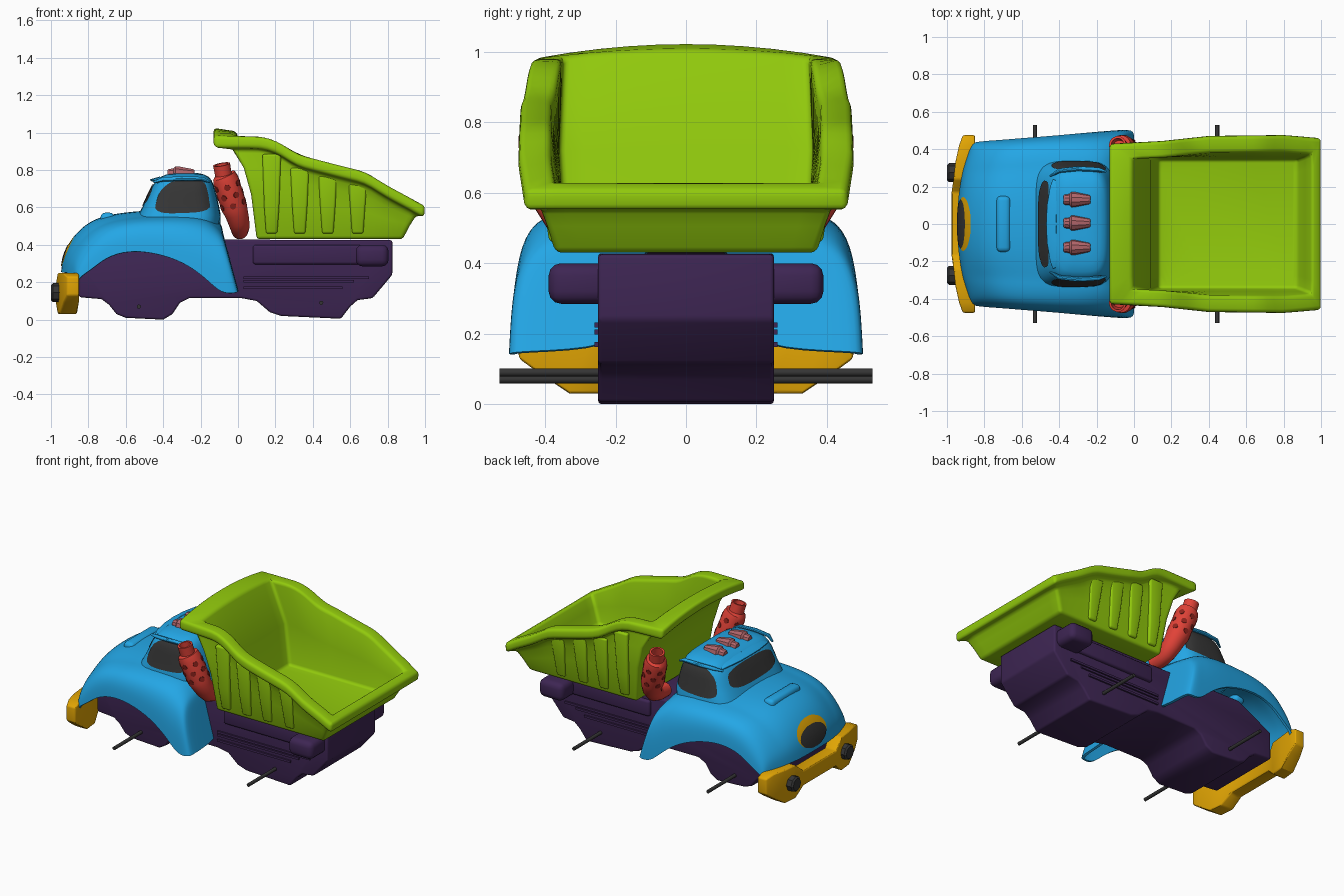
import bpy, bmesh
from math import pi, sin, cos, radians
from mathutils import Vector
from mathutils.bvhtree import BVHTree

if "Cube" in bpy.data.objects:
    bpy.data.objects.remove(bpy.data.objects["Cube"])

HEX = dict(blue="28A5E5", green="90C814", purple="402A54", yellow="E0A30C",
           red="E0443A", darkred="8E2822", black="383838", pink="B0656A")
MATS = {}
for key, h in HEX.items():
    MATS[key] = bpy.data.materials.new(key)
    rgb = [(int(h[i:i + 2], 16) / 255) ** 2.2 for i in (0, 2, 4)]
    MATS[key].diffuse_color = (*rgb, 1)


def build(name, verts, faces, color, subsurf=0, bevel=0, solid=0, angle=35, limit=35):
    """Mesh object with its modifiers baked in and smooth shading by angle."""
    me = bpy.data.meshes.new(name)
    me.from_pydata([tuple(v) for v in verts], [], faces)
    bm = bmesh.new()
    bm.from_mesh(me)
    bmesh.ops.recalc_face_normals(bm, faces=bm.faces)
    bm.to_mesh(me)
    bm.free()
    ob = bpy.data.objects.new(name, me)
    bpy.context.collection.objects.link(ob)
    if subsurf:
        ob.modifiers.new("sub", 'SUBSURF').levels = subsurf
    if solid:
        m = ob.modifiers.new("solid", 'SOLIDIFY')
        m.thickness, m.offset = solid, -1
    if bevel:
        m = ob.modifiers.new("bevel", 'BEVEL')
        m.width, m.segments, m.angle_limit = bevel, 3, radians(limit)
    dg = bpy.context.evaluated_depsgraph_get()
    ob.data = bpy.data.meshes.new_from_object(ob.evaluated_get(dg))
    ob.modifiers.clear()
    ob.data.name = name
    ob.data.polygons.foreach_set("use_smooth", [True] * len(ob.data.polygons))
    ob.data.set_sharp_from_angle(angle=radians(angle))
    ob.data.materials.clear()
    ob.data.materials.append(MATS[color])
    return ob


def loft(name, rings, color, closed=True, caps=True, **kw):
    n = len(rings[0])
    verts = [p for r in rings for p in r]
    faces = []
    for i in range(len(rings) - 1):
        for j in range(n if closed else n - 1):
            k = (j + 1) % n
            faces.append((i * n + j, i * n + k, (i + 1) * n + k, (i + 1) * n + j))
    if caps:
        faces += [tuple(range(n)), tuple(range(len(verts) - n, len(verts)))]
    return build(name, verts, faces, color, **kw)


def prism(name, xz, y0, y1, color, **kw):
    return loft(name, [[(x, y, z) for x, z in xz] for y in (y0, y1)], color, **kw)


def box(name, lo, hi, color, **kw):
    xz = [(lo[0], lo[2]), (hi[0], lo[2]), (hi[0], hi[2]), (lo[0], hi[2])]
    return prism(name, xz, lo[1], hi[1], color, **kw)


def tube(name, pts, radii, color, n=16, **kw):
    """Round sections swept along a path; a path that turns back makes a hollow end."""
    pts = [Vector(p) for p in pts]
    t = (pts[1] - pts[0]).normalized()
    q, rings = t.to_track_quat('Z', 'Y'), []
    for i, (p, r) in enumerate(zip(pts, radii)):
        d = pts[min(i + 1, len(pts) - 1)] - pts[max(i - 1, 0)]
        if d.dot(t) > 1e-6:
            d.normalize()
            q, t = t.rotation_difference(d) @ q, d
        rings.append([p + q @ Vector((r * cos(2 * pi * k / n), r * sin(2 * pi * k / n), 0))
                      for k in range(n)])
    return loft(name, rings, color, **kw)


def decal(name, pts, axis, sign, target, off, color):
    """Rounded outline projected onto a curved body."""
    for _ in range(3):
        pts = [p for i in range(len(pts)) for a, b in [(Vector(pts[i]), Vector(pts[(i + 1) % len(pts)]))]
               for p in (a.lerp(b, .2), a.lerp(b, .8))]
    c = sum(pts, Vector((0, 0))) / len(pts)
    tree = BVHTree.FromPolygons([v.co for v in target.data.vertices],
                                [tuple(p.vertices) for p in target.data.polygons])
    rings = []
    for f in (1, .85, .7, .5, .3, .1):
        ring = []
        for p in pts:
            u, v = c.lerp(p, f)
            d = Vector((sign, 0, 0)) if axis == 'x' else Vector((0, sign, 0))
            o = (Vector((0, u, v)) if axis == 'x' else Vector((u, 0, v))) + d * 2
            hit = tree.ray_cast(o, -d)[0]
            ring.append((hit or o - d * 1.7) + d * off)
        rings.append(ring)
    return loft(name, rings, color)


def lerp_keys(keys, x):
    for (a, p), (b, q) in zip(keys, keys[1:]):
        if x <= b:
            return p + (q - p) * max(0, (x - a) / (b - a))
    return keys[-1][1]


def clip(v):
    return max(0, min(1, v))


# Chassis
prism("chassis", [(-.85, .12), (-.73, .11), (-.69, .08), (-.65, .03), (-.6, .01), (-.4, .0), (-.35, .03),
                  (-.31, .09), (-.26, .115), (.02, .115), (.1, .1), (.17, .04), (.23, .02), (.55, .005),
                  (.6, .07), (.64, .105), (.72, .115), (.825, .24), (.825, .425), (-.6, .43), (-.85, .3)],
      -.25, .25, "purple", bevel=.012)
for s, side in ((-1, "right"), (1, "left")):
    def sbox(name, lo, hi, y, color="purple", **kw):
        ys = sorted((s * .2, s * y))
        box(f"{name}_{side}", (lo[0], ys[0], lo[1]), (hi[0], ys[1], hi[1]), color, **kw)
    sbox("side_panel", (.08, .295), (.66, .4), .27, bevel=.015)
    sbox("side_pod", (.63, .285), (.805, .4), .39, bevel=.035)
    for i, (x0, x1, z) in enumerate([(.03, .7, .225), (.03, .62, .205), (.03, .56, .17)]):
        sbox(f"side_rib_{i}", (x0, z - .007), (x1, z + .007), .26)

# Axles
for name, x, z in (("front_axle", -.53, .07), ("rear_axle", .445, .09)):
    tube(name, [(x, -.53, z), (x, .53, z)], [.011] * 2, "black", n=12)

# Cab body: hood and fenders; station = x, hood z, fender z, half width, arch z, lean
rings = []
for x, hc, hf, w, b, lean in [(-.95, .26, .25, .425, .19, 0), (-.94, .34, .31, .435, .21, 0),
                              (-.91, .41, .37, .44, .24, 0), (-.85, .49, .44, .445, .27, 0),
                              (-.75, .555, .51, .45, .335, 0), (-.6, .578, .54, .46, .37, 0),
                              (-.45, .59, .55, .47, .36, 0), (-.3, .59, .55, .485, .31, .05),
                              (-.2, .585, .54, .495, .22, .12), (-.14, .56, .515, .502, .135, .15),
                              (-.095, .52, .475, .505, .145, .27), (-.085, .5, .45, .47, .15, .27),
                              (-.085, .46, .42, .2, .16, .27)]:
    d = hf - b
    half = [(0, hc), (.18 * w / .46, hc - .01), (.29 * w / .46, hf + .002), (.72 * w, hf), (.89 * w, hf - .12 * d),
            (.965 * w, hf - .4 * d), (.99 * w, hf - .7 * d), (w, b)]
    sec = [(-y, z) for y, z in half[:0:-1]] + half
    rings.append([(x + .08 * (y / w) ** 2 * clip((-.55 - x) / .35) + max(0, .48 - z) * lean, y, z) for y, z in sec])
cab = loft("cab_body", rings, "blue", closed=False, caps=False, subsurf=2, solid=.015)

# Cab roof
rings = []
for z, x0, x1, w in [(.46, -.6, -.08, .37), (.56, -.53, -.09, .335), (.65, -.49, -.11, .318), (.725, -.455, -.13, .303),
                     (.768, -.42, -.15, .27), (.785, -.35, -.21, .16), (.787, -.3, -.26, .05)]:
    ring = []
    for k in range(32):
        c, s = cos(2 * pi * k / 32), sin(2 * pi * k / 32)
        ring.append(((x0 + x1) / 2 + (x1 - x0) / 2 * abs(c) ** .5 * (1 if c > 0 else -1),
                     w * abs(s) ** .5 * (1 if s > 0 else -1), z))
    rings.append(ring)
roof = loft("cab_roof", rings, "blue", subsurf=1)

# Windows, visor, rails, hood scoop
decal("windshield", [(-.24, .605), (.24, .605), (.22, .725), (-.22, .725)], 'x', -1, roof, .005, "black")
for s, side in ((-1, "right"), (1, "left")):
    decal(f"side_window_{side}", [(-.455, .565), (-.15, .575), (-.155, .66), (-.18, .75), (-.35, .745), (-.42, .69)],
          'y', s, roof, .004, "black")
    tube(f"window_rail_{side}", [(-.45, s * .255, .735), (-.4, s * .285, .75), (-.3, s * .296, .754),
                                 (-.19, s * .29, .752), (-.15, s * .28, .735)], [.006, .012, .013, .012, .006], "blue", n=10)
visor = [(-.43, .24, .738), (-.445, .2, .745), (-.462, .1, .748), (-.466, 0, .75)]
visor += [(x, -y, z) for x, y, z in visor[-2::-1]]
loft("visor", [[(x, y, z - .01), (x - .005, y, z), (x + .05, y * .9, z + .016), (x + .05, y * .9, z - .01)]
               for x, y, z in visor], "blue", bevel=.004)
box("hood_scoop", (-.735, -.15, .5), (-.66, .15, .572), "blue", bevel=.025)


# Grille
def oval(z, a, b):
    return [(a * cos(k * pi / 5), z + b * sin(k * pi / 5)) for k in range(10)]


decal("grille_frame", oval(.365, .15, .09), 'x', -1, cab, .002, "yellow")
decal("grille", oval(.345, .135, .068), 'x', -1, cab, .005, "black")

# Bumper and headlights
half = [(.475, .13, .23, -.915, -.85), (.42, .09, .25, -.935, -.85), (.33, .03, .25, -.955, -.86),
        (.24, .03, .25, -.965, -.87), (.17, .09, .19, -.975, -.89)]
stations = half + [(-h[0], *h[1:]) for h in half[::-1]]
loft("bumper", [[(a, y, b), (a, y, t), (c, y, t), (c, y, b)] for y, b, t, a, c in stations], "yellow", bevel=.01, angle=25)
for s, side in ((-1, "right"), (1, "left")):
    tube(f"headlight_{side}", [(-.94, s * .275, .145), (-.99, s * .275, .145), (-1, s * .275, .145)],
         [.05, .05, .04], "black", n=8, angle=20)

# Roof lights
for i, y in enumerate((-.125, .005, .13)):
    tube(f"roof_light_{i}", [(x, y, .78) for x in (-.378, -.37, -.345, -.335, -.32, -.24, -.233)],
         [.02, .027, .03, .042, .042, .026, .02], "pink", n=10, angle=25)

# Exhaust stacks with vent holes, leaning outward
for s, side in ((-1, "right"), (1, "left")):
    path = [(.01, .2, .475), (.01, .27, .475), (.01, .315, .495), (.003, .345, .53), (-.01, .367, .575),
            (-.02, .375, .6), (-.065, .408, .745), (-.075, .413, .77), (-.078, .414, .775), (-.088, .425, .83),
            (-.088, .425, .83), (-.078, .414, .775)]
    radii = [.045, .045, .052, .058, .064, .07, .07, .063, .045, .046, .034, .034]
    tube(f"exhaust_stack_{side}", [(x, s * y, z) for x, y, z in path], radii, "red", n=20)
    base = Vector((-.02, s * .375, .6))
    ax = (Vector((-.065, s * .408, .745)) - base).normalized()
    e1 = ax.cross(Vector((1, 0, 0))).normalized()
    e2 = ax.cross(e1)
    for r in range(3):
        for k in range(6):
            a = (k + r * .5) * pi / 3
            d = e1 * cos(a) + e2 * sin(a)
            p = base + ax * (.023 + .053 * r)
            tube(f"exhaust_hole_{side}_{r}_{k}", [p + d * .05, p + d * .0715], [.017] * 2, "darkred", n=10)

# Dump bed
RIM = [(-.13, .98), (.14, .98), (.22, .95), (.31, .885), (.5, .835), (.68, .79), (.8, .715), (.95, .635), (1, .6)]
WID = [(-.13, .43), (.15, .445), (.4, .472), (.8, .477), (1, .46)]


def rim(x):
    return sum(lerp_keys(RIM, x + d) for d in (-.03, 0, .03)) / 3


def crown(x, y):
    return .045 * (1 - (y / .44) ** 2) * clip((.02 - x) / .05)


def bed_ring(x0, x1, inset, zf, fixed=None):
    def w(x):
        return fixed or lerp_keys(WID, x) - inset
    n, m = 10, 28
    xs = [x0 + (x1 - x0) * i / m for i in range(m + 1)]
    pts = [(x0, w(x0) * (2 * i / n - 1)) for i in range(n)] + [(x, w(x)) for x in xs[:-1]]
    pts += [(x1, w(x1) * (1 - 2 * i / n)) for i in range(n)] + [(x, -w(x)) for x in xs[:0:-1]]
    return [(x, y, zf(x, y)) for x, y in pts]


def wall(a, base, drop):
    return lambda x, y: base + a * (rim(x) - drop - base)


loft("dump_bed", [
    bed_ring(.10, .88, 0, wall(0, .43, 0), .37), bed_ring(.07, .92, 0, wall(.5, .43, .07), .396),
    bed_ring(.03, .942, 0, wall(.8, .43, .07), .41), bed_ring(-.03, .957, .045, wall(1, .43, .07)),
    bed_ring(-.13, .995, 0, lambda x, y: rim(x) - .06 + crown(x, y)),
    bed_ring(-.13, 1, .004, lambda x, y: rim(x) + crown(x, y)),
    bed_ring(-.01, .95, .09, lambda x, y: rim(x) + crown(x, y)),
    bed_ring(.09, .915, 0, wall(.5, .46, 0), .36), bed_ring(.13, .875, 0, wall(0, .46, 0), .345)],
    "green", bevel=.018, limit=48)

# Bed side ribs
for s, side in ((-1, "right"), (1, "left")):
    for i, (x0, x1) in enumerate([(.13, .23), (.28, .38), (.43, .53), (.59, .69)]):
        rows = []
        for z, yi, y, k in [(.46, .36, .388, .02), (.6, .375, .41, .01), (rim(x1) - .055, .39, .428, 0)]:
            rows.append([(x0 + k, s * yi, z), (x1 - k, s * yi, z), (x1 - k, s * y, z), (x0 + k, s * y, z)])
        loft(f"bed_rib_{side}_{i}", rows, "green", bevel=.012)

for m in bpy.data.materials:
    if m.users and not m.is_grease_pencil:
        m.use_nodes = True
        m.node_tree.nodes["Principled BSDF"].inputs["Base Color"].default_value = m.diffuse_color
